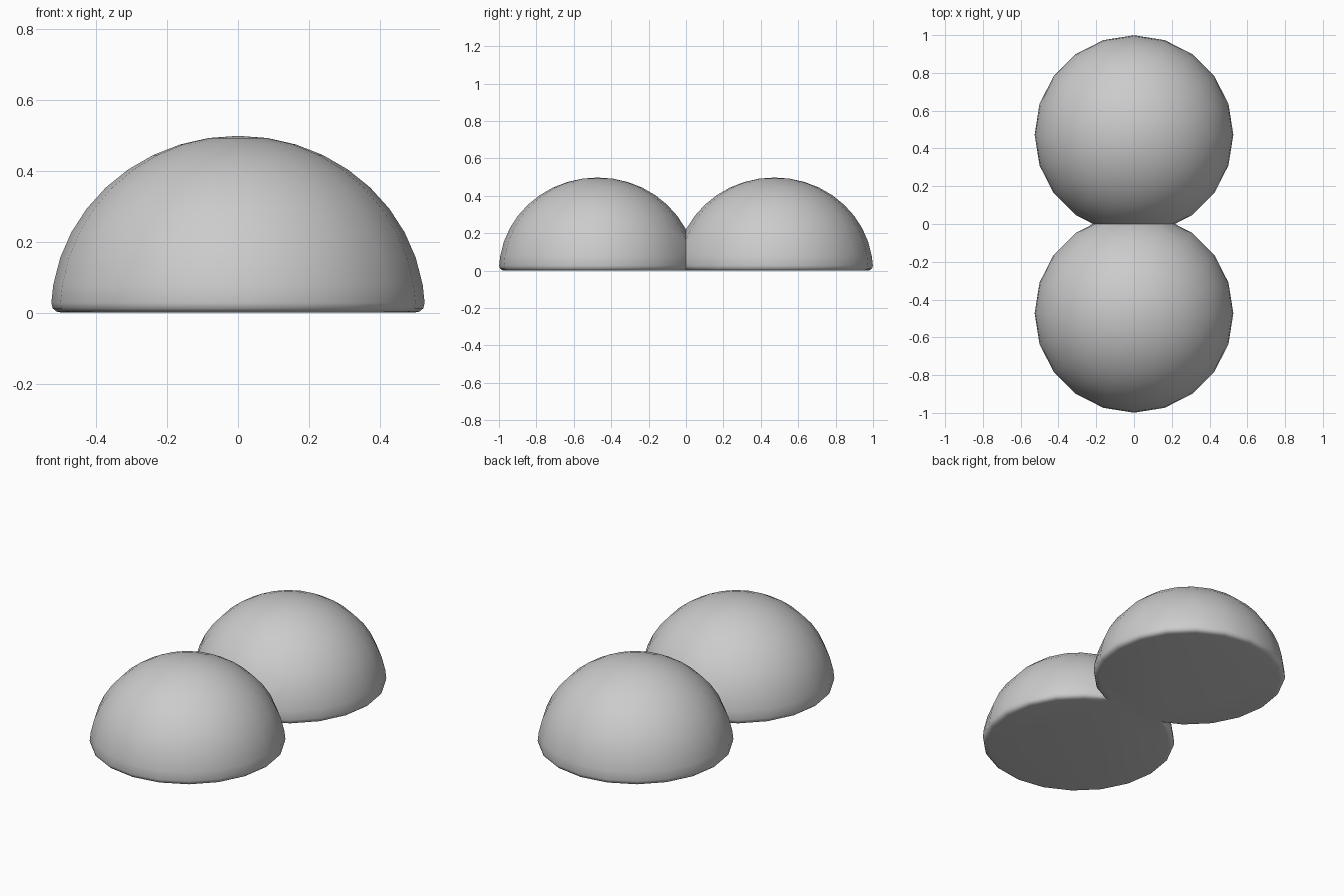
import bpy, bmesh, math

if "Cube" in bpy.data.objects:
    bpy.data.objects.remove(bpy.data.objects["Cube"])

SIDES, R, H, CY = 20, 0.527, 0.498, 0.473

# Dome profile (radius, height): flat base, small rounded rim, quarter ellipse
profile = [(0.497, 0.0), (0.512, 0.003), (0.522, 0.012), (0.526, 0.027)]
for i in range(9, 0, -1):
    a = math.radians(9 * i)
    profile.append((R * math.sin(a), H * math.cos(a)))

# Lathe the profile around the dome centre
bm = bmesh.new()
rings = []
for r, z in profile:
    rings.append([bm.verts.new((r * math.sin(2 * math.pi * k / SIDES),
                                CY + r * math.cos(2 * math.pi * k / SIDES), z))
                  for k in range(SIDES)])
for lo, hi in zip(rings, rings[1:]):
    for k in range(SIDES):
        n = (k + 1) % SIDES
        bm.faces.new((lo[k], lo[n], hi[n], hi[k]))
top = bm.verts.new((0, CY, H))
for k in range(SIDES):
    bm.faces.new((rings[-1][k], rings[-1][(k + 1) % SIDES], top))
bm.faces.new(rings[0])

# Trim the dome where it meets its twin
bmesh.ops.bisect_plane(bm, geom=bm.verts[:] + bm.edges[:] + bm.faces[:],
                       plane_co=(0, 0, 0), plane_no=(0, 1, 0), clear_inner=True)
bmesh.ops.recalc_face_normals(bm, faces=bm.faces[:])
# The open cut can mislead the normal solver, so check the base faces down
base = min(bm.faces, key=lambda f: f.calc_center_median().z)
if base.normal.z > 0:
    bmesh.ops.reverse_faces(bm, faces=bm.faces[:])

mesh = bpy.data.meshes.new("twin_domes")
bm.to_mesh(mesh)
bm.free()
domes = bpy.data.objects.new("twin_domes", mesh)
bpy.context.collection.objects.link(domes)

# Smooth shading with the crease kept, then mirror front to back
bpy.context.view_layer.objects.active = domes
domes.select_set(True)
mirror = domes.modifiers.new("Mirror", 'MIRROR')
mirror.use_axis = (False, True, False)
mirror.use_clip = True
bpy.ops.object.modifier_apply(modifier=mirror.name)
bpy.ops.object.shade_smooth_by_angle(angle=math.radians(40))
